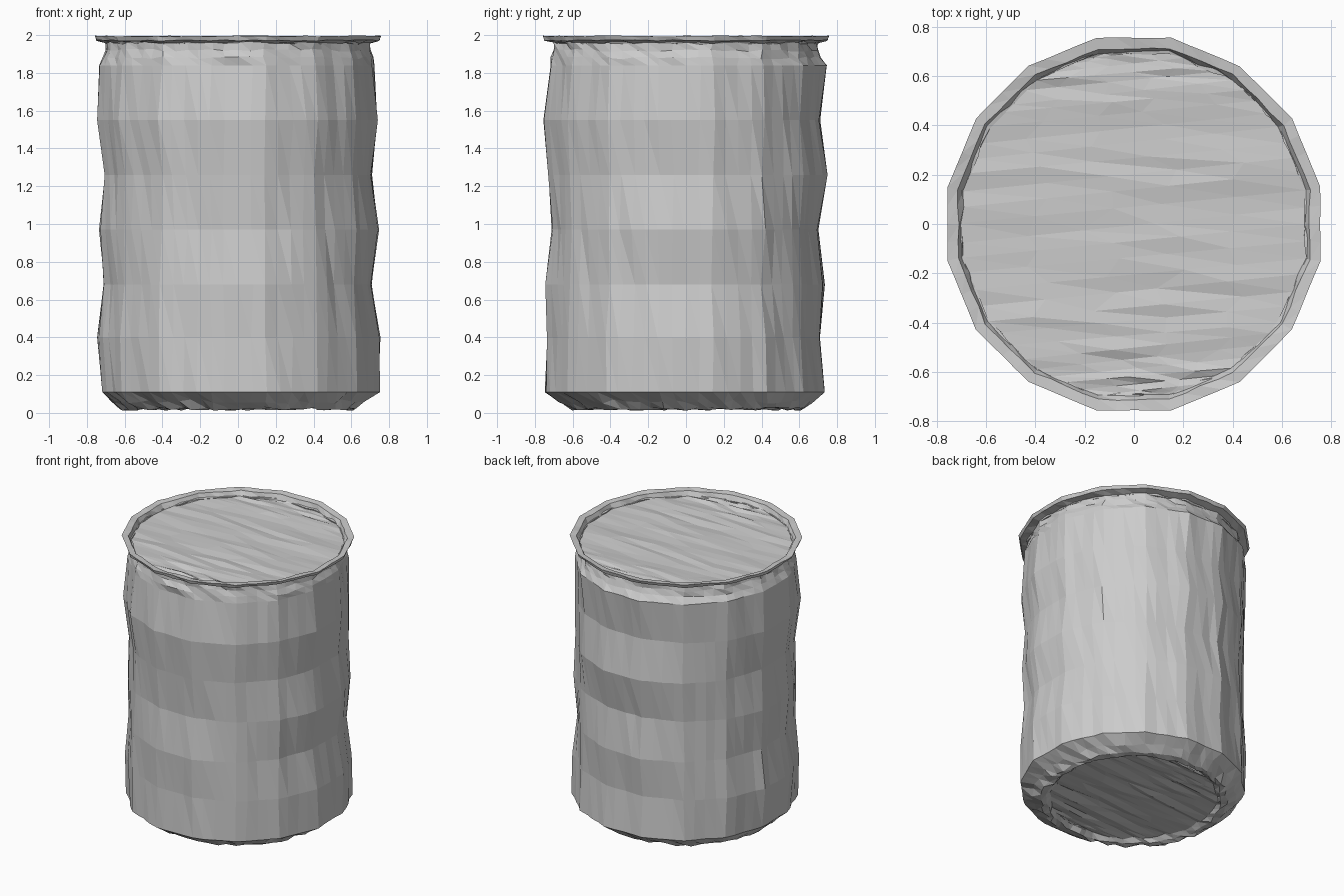
import bpy, bmesh, math, random

random.seed(4)
if "Cube" in bpy.data.objects:
    bpy.data.objects.remove(bpy.data.objects["Cube"])

SEG = 64
SIDES = 16

metal = bpy.data.materials.new("worn grey metal")
metal.use_nodes = True
COLOR = (0.6, 0.6, 0.6, 1)
metal.diffuse_color = COLOR
metal.node_tree.nodes["Principled BSDF"].inputs["Base Color"].default_value = COLOR


def jitter(a):
    return random.uniform(-a, a)


def polygon_factor(t):
    # Radius of a sixteen-sided outline relative to its flats
    step = math.tau / SIDES
    return 1 / math.cos((t + step / 2) % step - step / 2)


def make_ring(bm, z, radii, rough=0.006, rough_z=0.0):
    # radii: one value, or distances toward +x, +y, -x, -y
    if not isinstance(radii, tuple):
        radii = (radii,) * 4
    ring = []
    for i in range(SEG):
        t = math.tau * i / SEG + jitter(rough * 2)
        r = sum(d * max(math.cos(t - k * math.pi / 2), 0) ** 2
                for k, d in enumerate(radii))
        r = r * polygon_factor(t) + jitter(rough) - rough * 0.6
        ring.append(bm.verts.new((r * math.cos(t), r * math.sin(t),
                                  min(z + jitter(rough_z), 2))))
    return ring


def bridge(bm, low, high):
    for i in range(SEG):
        j = (i + 1) % SEG
        a, b, c, d = low[i], low[j], high[j], high[i]
        bm.faces.new((a, b, d))
        bm.faces.new((b, c, d))


def creased_cap(bm, ring, rough, up, columns=5):
    # Disc of slim, slightly slanted strips with uneven height
    turn = 1 if up else -1
    rows = []
    for k in range(1, SEG // 2):
        a = ring[(SEG // 4 + 1 + k) % SEG]
        b = ring[(SEG // 4 + 1 - k) % SEG]
        inner = []
        for c in range(1, columns):
            p = a.co.lerp(b.co, (c + jitter(0.3)) / columns)
            p.z += jitter(rough)
            inner.append(bm.verts.new(p))
        rows.append([a] + inner + [b])
    for r, s in zip(rows, rows[1:]):
        for c in range(columns):
            for tri in ((r[c], s[c], s[c + 1]), (r[c], s[c + 1], r[c + 1])):
                bm.faces.new(tri[::turn])
    for row, tip in ((rows[0], ring[(SEG // 4 + 1) % SEG]),
                     (rows[-1], ring[(SEG // 4 + 1 + SEG // 2) % SEG])):
        for c in range(columns):
            bm.faces.new((row[c], row[c + 1], tip))


def finish(name, bm):
    bmesh.ops.recalc_face_normals(bm, faces=bm.faces)
    mesh = bpy.data.meshes.new(name)
    bm.to_mesh(mesh)
    bm.free()
    mesh.materials.append(metal)
    ob = bpy.data.objects.new(name, mesh)
    bpy.context.collection.objects.link(ob)


# Whole shell, lathed in one piece so the dented seams stay closed
bm = bmesh.new()
rings = [
    make_ring(bm, 0.045, 0.55, 0.008, 0.008),   # underside panel edge
    make_ring(bm, 0.02, 0.58, 0.008, 0.008),    # foot, inner
    make_ring(bm, 0.022, 0.62, 0.012, 0.01),    # foot, outer
    make_ring(bm, 0.06, 0.675, 0.012, 0.012),   # lower chamfer
]
# Dented wall rings, with distances toward +x, +y, -x, -y
for z, radii in (
    (0.11, (0.75, 0.735, 0.72, 0.75)),
    (0.40, (0.755, 0.71, 0.745, 0.735)),
    (0.68, (0.71, 0.735, 0.71, 0.745)),
    (0.97, (0.75, 0.70, 0.735, 0.71)),
    (1.26, (0.71, 0.75, 0.71, 0.73)),
    (1.55, (0.74, 0.71, 0.745, 0.755)),
    (1.84, (0.72, 0.745, 0.735, 0.715)),
):
    rings.append(make_ring(bm, z, radii))
# Crumpled neck, rolled rim and sunken lid edge
for z, r, rough, rough_z in (
    (1.88, 0.715, 0.008, 0.008),
    (1.92, 0.702, 0.008, 0.008),
    (1.96, 0.70, 0.008, 0.006),
    (1.972, 0.75, 0.003, 0.004),
    (1.995, 0.757, 0.001, 0.003),
    (1.99, 0.715, 0.004, 0.003),
    (1.955, 0.70, 0.006, 0.006),
):
    rings.append(make_ring(bm, z, r, rough, rough_z))
for low, high in zip(rings, rings[1:]):
    bridge(bm, low, high)
creased_cap(bm, rings[0], 0.008, False)
creased_cap(bm, rings[-1], 0.006, True)
finish("dented_can", bm)
